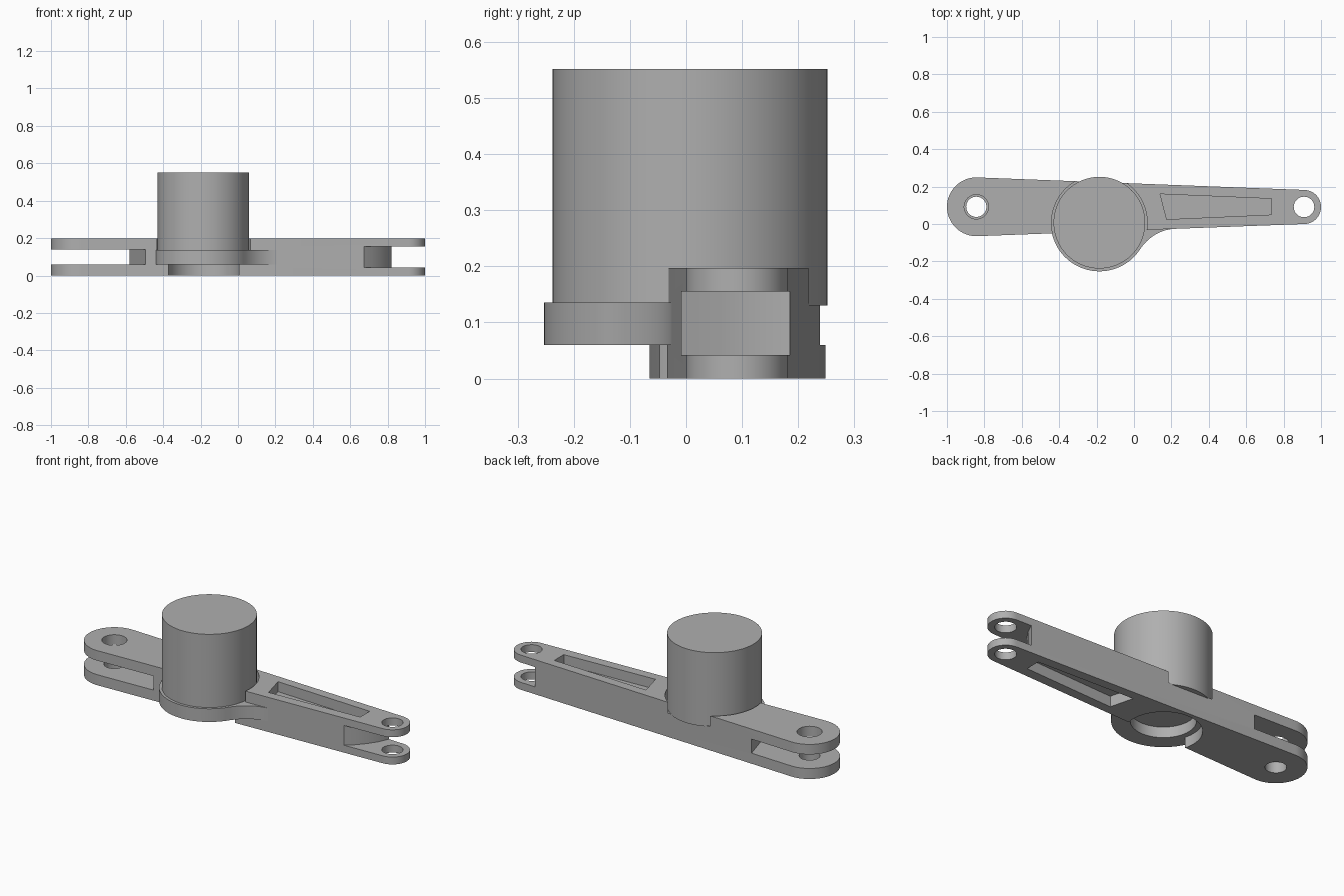
import bpy, bmesh
from math import sin, cos, radians, asin, degrees
from mathutils import Vector

if "Cube" in bpy.data.objects:
    bpy.data.objects.remove(bpy.data.objects["Cube"], do_unlink=True)

grey = bpy.data.materials.new("machined_grey")
grey.use_nodes = True
grey.diffuse_color = (0.43, 0.43, 0.43, 1)
grey.node_tree.nodes["Principled BSDF"].inputs["Base Color"].default_value = grey.diffuse_color


def arc(c, r, a, b, n=32):
    """Points on an arc from angle a to b, in degrees."""
    return [(c[0] + r * cos(radians(a + (b - a) * i / n)),
             c[1] + r * sin(radians(a + (b - a) * i / n))) for i in range(n + 1)]


def prism(name, pts, z0, z1):
    """Upright solid with the given outline."""
    bm = bmesh.new()
    face = bm.faces.new([bm.verts.new((x, y, z0)) for x, y in pts])
    top = bmesh.ops.extrude_face_region(bm, geom=[face])["geom"]
    bmesh.ops.translate(bm, vec=(0, 0, z1 - z0),
                        verts=[v for v in top if isinstance(v, bmesh.types.BMVert)])
    bmesh.ops.recalc_face_normals(bm, faces=bm.faces)
    mesh = bpy.data.meshes.new(name)
    bm.to_mesh(mesh)
    bm.free()
    mesh.materials.append(grey)
    ob = bpy.data.objects.new(name, mesh)
    bpy.context.collection.objects.link(ob)
    return ob


def disc(name, c, r, z0, z1, n=72):
    return prism(name, arc(c, r, 0, 360, n)[:-1], z0, z1)


def cut(ob, cutter):
    """Subtract a cutter and remove it."""
    mod = ob.modifiers.new("cut", 'BOOLEAN')
    mod.operation, mod.solver, mod.object = 'DIFFERENCE', 'EXACT', cutter
    bpy.context.view_layer.objects.active = ob
    bpy.ops.object.modifier_apply(modifier=mod.name)
    bpy.data.objects.remove(cutter, do_unlink=True)


def smooth(ob):
    bpy.ops.object.select_all(action='DESELECT')
    ob.select_set(True)
    bpy.context.view_layer.objects.active = ob
    bpy.ops.object.shade_smooth_by_angle(angle=radians(30))


wide, narrow, hub = (-0.843, 0.092), (0.909, 0.091), (-0.185, 0.007)
R_WIDE, R_NARROW, TOP = 0.157, 0.091, 0.197

# Tapered arm with rounded ends
tilt = degrees(asin((R_WIDE - R_NARROW) / (narrow[0] - wide[0])))
arm = prism("link_arm", arc(wide, R_WIDE, 90 - tilt, 270 + tilt)
            + arc(narrow, R_NARROW, tilt - 90, 90 - tilt), 0, TOP)

# Fork slots at both ends
cut(arm, prism("wide_slot", [(-1.1, -0.2), (-0.451, -0.2), (-0.628, 0.4), (-1.1, 0.4)], 0.06, 0.14))
cut(arm, prism("narrow_slot", [(0.6, -0.06), (0.67, -0.012), (0.718, 0.03), (0.758, 0.075),
                               (0.793, 0.125), (0.82, 0.182), (0.85, 0.3),
                               (1.2, 0.3), (1.2, -0.06)], 0.042, 0.155))

# Pin holes
cut(arm, disc("wide_upper_hole", wide, 0.065, 0.1, 0.3, 40))
cut(arm, disc("wide_lower_hole", wide, 0.054, -0.1, 0.1, 40))
cut(arm, disc("narrow_hole", narrow, 0.055, -0.1, 0.3, 40))

# Lightening pockets above and below a middle web
pocket = [(0.14, 0.16), (0.175, 0.025), (0.735, 0.05), (0.735, 0.135)]
for z0, z1 in ((0.14, 0.3), (-0.1, 0.06)):
    cut(arm, prism("pocket", pocket, z0, z1))

# Seat for the drum and clearance under the hub
cut(arm, disc("drum_seat", hub, 0.256, 0.135, 0.3))
cut(arm, disc("lower_clearance", hub, 0.195, -0.1, 0.062))
cut(arm, disc("hub_bore", hub, 0.165, -0.1, 0.12))

# Hub flange, blended into the arm on one side
rim = [(x, min(y, 0.2)) for x, y in arc(hub, 0.26, 140, 325, 56)]
a, b, c = Vector(rim[-1]), Vector((0.1, -0.03)), Vector((0.23, -0.024))
blend = [tuple(a * (1 - t) ** 2 + b * 2 * t * (1 - t) + c * t * t)
         for t in [i / 12 for i in range(1, 13)]]
flange = prism("hub_flange", rim + blend + [(0.08, 0.0), (0.02, 0.17)], 0.06, 0.1352)
cut(flange, disc("flange_bore", hub, 0.165, -0.1, 0.12))

# Motor drum
drum = disc("motor_drum", hub, 0.245, 0.13, 0.552, 96)

for part in (arm, flange, drum):
    smooth(part)
